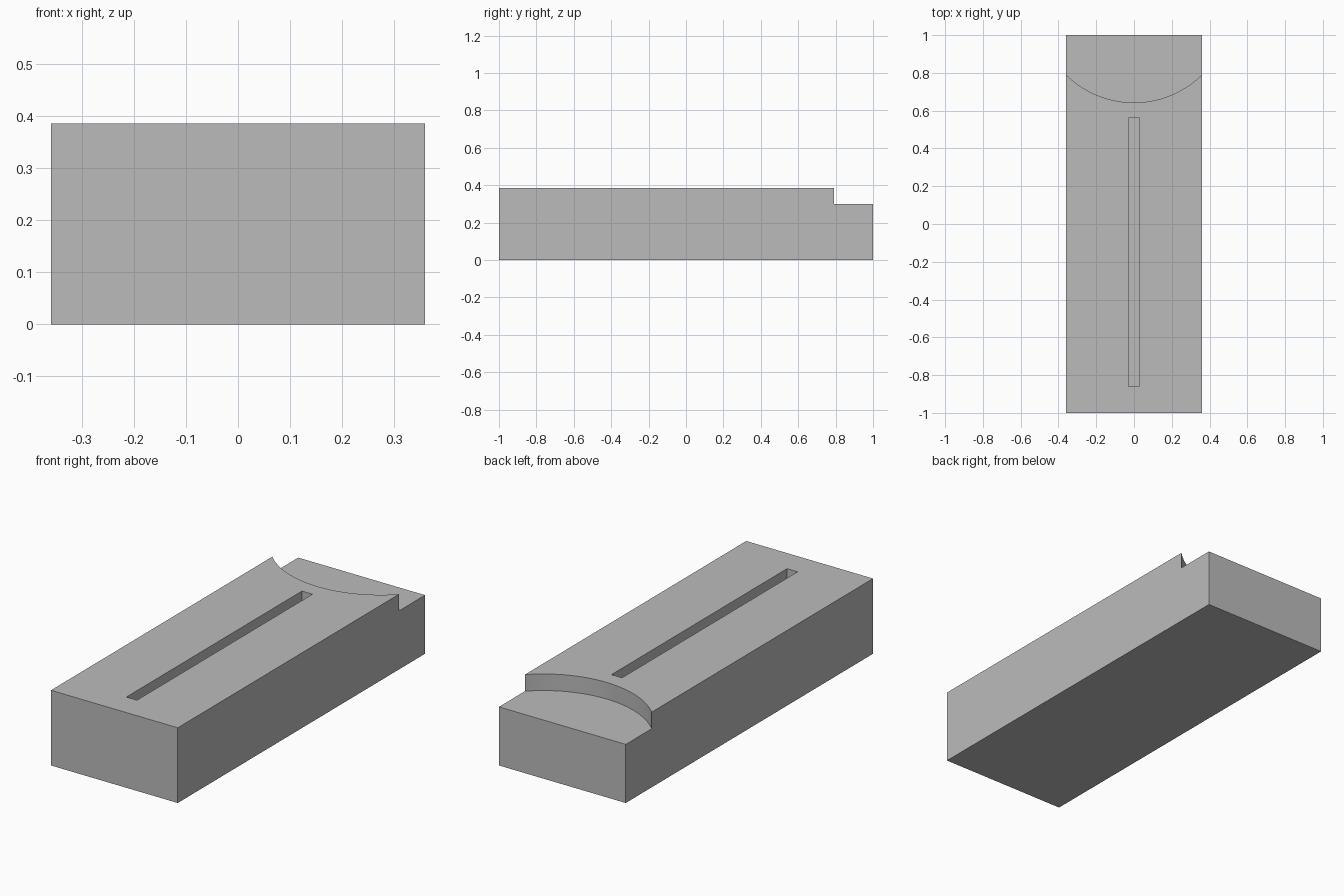
import bpy
import math

WIDTH, LENGTH, HEIGHT = 0.718, 2.0, 0.385
STEP_Z = 0.30      # height of the lowered ledge
SLOT_Z = 0.30      # floor of the slot
CUT_TOP = 0.5      # cutters rise above the block

default = bpy.data.objects.get("Cube")
if default:
    bpy.data.objects.remove(default, do_unlink=True)

# One plain grey material
grey = bpy.data.materials.new("plain_grey")
grey.use_nodes = True
colour = (0.5, 0.5, 0.5, 1)
grey.diffuse_color = colour
grey.node_tree.nodes["Principled BSDF"].inputs["Base Color"].default_value = colour


def box(name, x, y, z):
    """Box spanning the given (low, high) ranges."""
    spans = (x, y, z)
    bpy.ops.mesh.primitive_cube_add(size=1, location=[sum(s) / 2 for s in spans])
    obj = bpy.context.object
    obj.name = name
    obj.scale = [s[1] - s[0] for s in spans]
    bpy.ops.object.transform_apply(location=True, rotation=False, scale=True)
    obj.data.materials.append(grey)
    return obj


def carve(target, cutter):
    """Subtract the cutter from the target, then remove the cutter."""
    cutter.hide_render = True
    mod = target.modifiers.new("carve", "BOOLEAN")
    mod.operation = "DIFFERENCE"
    mod.solver = "EXACT"
    mod.object = cutter
    bpy.ops.object.select_all(action="DESELECT")
    target.select_set(True)
    bpy.context.view_layer.objects.active = target
    bpy.ops.object.modifier_apply(modifier=mod.name)
    bpy.data.objects.remove(cutter, do_unlink=True)


# Main block
block = box("block", (-WIDTH / 2, WIDTH / 2), (-LENGTH / 2, LENGTH / 2), (0, HEIGHT))

# Long narrow slot along the top
carve(block, box("slot_cutter", (-0.03, 0.03), (-0.86, 0.56), (SLOT_Z, CUT_TOP)))

# Round cut leaving a lowered ledge at the back; radius from chord and depth
arc_low, arc_high = 0.643, 0.79
sagitta = arc_high - arc_low
radius = ((WIDTH / 2) ** 2 + sagitta ** 2) / (2 * sagitta)
bpy.ops.mesh.primitive_cylinder_add(
    vertices=160, radius=radius, depth=CUT_TOP - STEP_Z,
    location=(0, arc_low + radius, (CUT_TOP + STEP_Z) / 2))
round_cutter = bpy.context.object
round_cutter.name = "round_cutter"
round_cutter.data.materials.append(grey)
carve(block, round_cutter)

# Smooth only the curved wall
bpy.ops.object.shade_smooth_by_angle(angle=math.radians(30))
